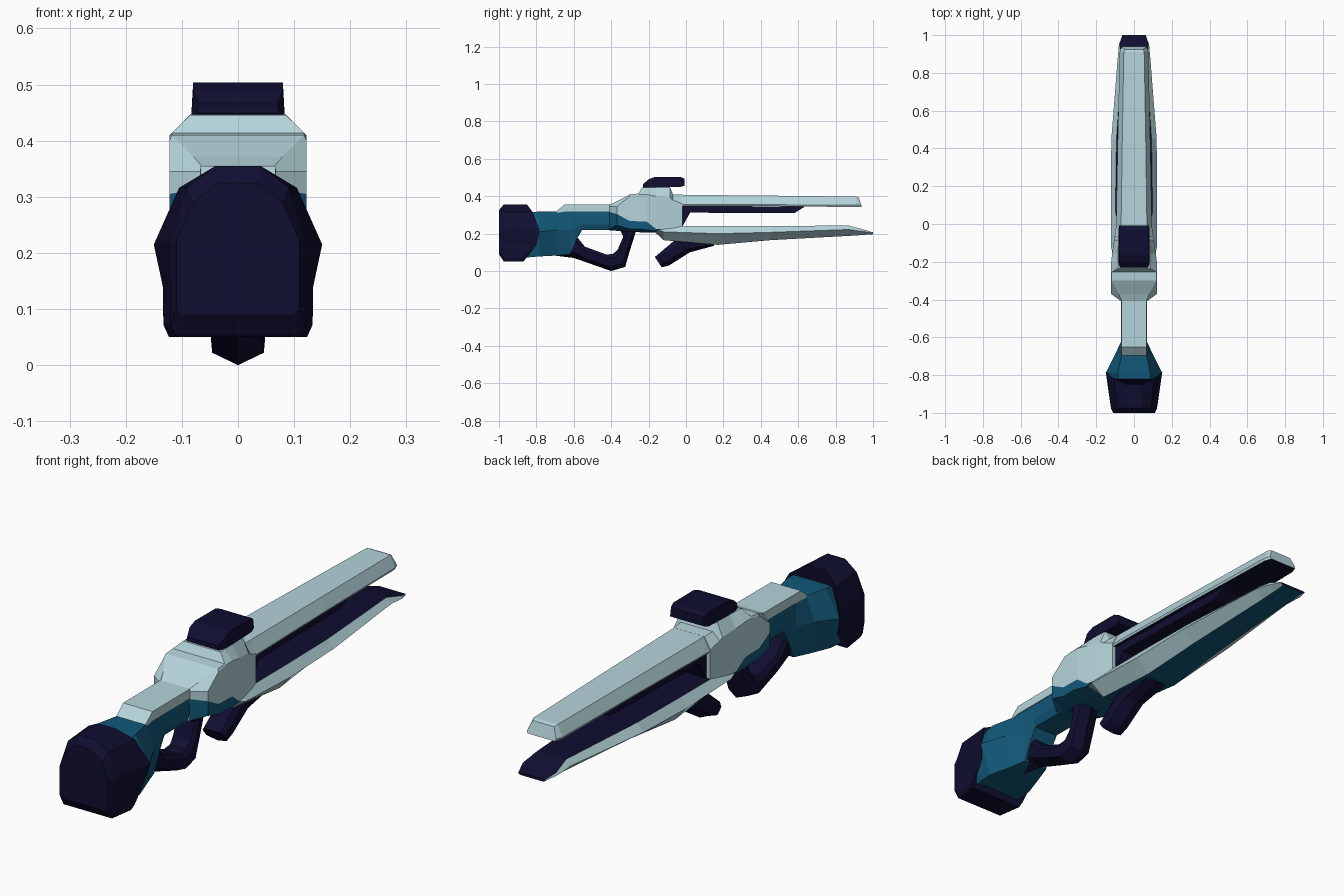
import bpy, bmesh


def material(name, rgb):
    m = bpy.data.materials.new(name)
    m.diffuse_color = (*rgb, 1)
    return m


MATS = [material("pale_blue", (0.46, 0.66, 0.71)),
        material("deep_teal", (0.006, 0.098, 0.19)),
        material("dark_navy", (0.0048, 0.0044, 0.03))]
PALE, TEAL, NAVY = 0, 1, 2


def sec(y, *pts):
    """Half cross-section at y: points (x, z), top to bottom."""
    return [(x, y, z) for x, z in pts]


def loft(name, rings, cols, cap=None):
    """Mirror half rings over x and skin them. cols: [top, sides..., bottom] or one colour."""
    bm = bmesh.new()
    n = len(rings[0])
    if isinstance(cols, int):
        cols = [cols] * (n + 1)
    loops = []
    for r in rings:
        full = list(r) + [(-x, y, z) for x, y, z in reversed(r)]
        loops.append([bm.verts.new(p) for p in full])
    for a, b in zip(loops, loops[1:]):
        for j in range(2 * n):
            k = (j + 1) % (2 * n)
            f = bm.faces.new((a[j], a[k], b[k], b[j]))
            f.material_index = cols[j + 1] if j < n else cols[2 * n - 1 - j]
    for lp in (loops[0], loops[-1]):
        bm.faces.new(lp).material_index = cols[1] if cap is None else cap
    bmesh.ops.remove_doubles(bm, verts=bm.verts[:], dist=0.0002)
    bmesh.ops.recalc_face_normals(bm, faces=bm.faces[:])
    me = bpy.data.meshes.new(name)
    bm.to_mesh(me)
    bm.free()
    for m in MATS:
        me.materials.append(m)
    ob = bpy.data.objects.new(name, me)
    bpy.context.collection.objects.link(ob)
    return ob


def strut(name, pairs, w, keel=0.25):
    """Handle swept through (outer, inner) side-view pairs, with a keeled outer edge."""
    rings = []
    for (oy, oz), (iy, iz) in pairs:
        at = lambda t: (oy + (iy - oy) * t, oz + (iz - oz) * t)
        rings.append([(w * 0.75, *at(1)), (w, *at(0.75)), (w * 0.92, *at(keel)), (0, *at(0))])
    return loft(name, rings, NAVY)


# Butt pad, with a curved front boundary
loft("butt_pad", [
    sec(-1.0, (.035, .325), (.08, .29), (.11, .22), (.11, .15), (.11, .10), (.10, .09)),
    sec(-.975, (.04, .355), (.09, .317), (.122, .22), (.12, .15), (.12, .07), (.11, .052)),
    [(.04, -.85, .355), (.105, -.82, .316), (.15, -.782, .215), (.134, -.80, .14),
     (.133, -.86, .072), (.123, -.87, .05)]], NAVY)

# Stock body narrowing into the wrist
loft("stock", [
    sec(-.88, (.085, .31), (.125, .21), (.105, .07)),
    sec(-.785, (.085, .318), (.147, .21), (.105, .078)),
    sec(-.69, (.065, .318), (.10, .22), (.075, .083)),
    sec(-.62, (.065, .318), (.067, .22), (.055, .09)),
    sec(-.59, (.065, .318), (.067, .23), (.055, .16)),
    sec(-.555, (.065, .318), (.067, .25), (.055, .22)),
    sec(-.38, (.065, .318), (.067, .25), (.055, .22))], TEAL)

# Cheek plate on the stock
loft("stock_top_plate", [
    sec(-.695, (.066, .318), (.066, .31)),
    sec(-.65, (.067, .355), (.069, .317)),
    sec(-.39, (.067, .356), (.069, .317))], PALE)

# Receiver: pale upper shell above a teal lower shell
loft("receiver", [
    sec(-.41, (.065, .355), (.067, .345), (.067, .315), (.067, .225), (.05, .218)),
    sec(-.37, (.08, .372), (.122, .345), (.122, .305), (.122, .245), (.06, .215)),
    sec(-.30, (.118, .41), (.122, .40), (.122, .267), (.122, .225), (.06, .212)),
    sec(-.255, (.118, .414), (.122, .408), (.122, .266), (.122, .225), (.06, .208)),
    sec(-.235, (.085, .446), (.122, .41), (.122, .266), (.122, .225), (.06, .206)),
    sec(-.21, (.085, .447), (.122, .41), (.122, .264), (.122, .22), (.06, .205)),
    sec(-.16, (.085, .447), (.116, .40), (.116, .225), (.112, .215), (.06, .205)),
    sec(-.085, (.082, .447), (.106, .39), (.106, .22), (.10, .21), (.06, .20)),
    sec(-.07, (.072, .41), (.104, .38), (.104, .22), (.10, .21), (.06, .20)),
    sec(-.02, (.07, .408), (.096, .36), (.096, .24), (.09, .215), (.06, .20))],
    [PALE, PALE, PALE, TEAL, TEAL, TEAL], cap=PALE)

# Upper rail with dark underside
loft("upper_rail", [
    sec(-.06, (.069, .408), (.096, .355), (.092, .347)),
    sec(.45, (.062, .403), (.086, .355), (.082, .347)),
    sec(.91, (.054, .398), (.076, .352), (.072, .342)),
    [(.048, .925, .393), (.066, .937, .352), (.062, .94, .342)]],
    [PALE, PALE, PALE, NAVY], cap=PALE)

# Dark core below the upper rail
loft("rail_core", [
    sec(-.06, (.08, .347), (.08, .235)),
    sec(-.018, (.08, .347), (.08, .24)),
    sec(.022, (.076, .347), (.076, .312)),
    sec(.58, (.064, .346), (.064, .31)),
    sec(.63, (.062, .346), (.062, .341))], NAVY)

# Lower rail: dark top, pale sides, teal belly
loft("lower_rail", [
    sec(-.165, (.09, .239), (.112, .222), (.06, .207)),
    sec(-.12, (.096, .24), (.122, .21), (.06, .165)),
    sec(.17, (.097, .241), (.122, .20), (.07, .14)),
    sec(.45, (.093, .241), (.12, .207), (.06, .165)),
    sec(.87, (.065, .243), (.087, .222), (.05, .188)),
    sec(.95, (.076, .222), (.08, .211), (.05, .193)),
    sec(1.0, (.06, .207), (.062, .203), (.052, .197))],
    [NAVY, PALE, PALE, TEAL], cap=NAVY)

# Sight block
loft("sight", [
    sec(-.23, (.07, .465), (.074, .448)),
    sec(-.20, (.08, .49), (.083, .445)),
    sec(-.165, (.08, .504), (.083, .445)),
    sec(-.03, (.08, .503), (.083, .45)),
    sec(-.008, (.074, .494), (.078, .456))], NAVY)

# Looped rear grip
strut("rear_grip", [
    ((-.72, .085), (-.63, .17)), ((-.60, .07), (-.585, .185)), ((-.52, .042), (-.54, .13)),
    ((-.40, 0), (-.425, .088)), ((-.325, .022), (-.39, .092)), ((-.303, .10), (-.365, .115)),
    ((-.27, .205), (-.335, .185)), ((-.265, .235), (-.36, .235))], .05)

# Short angled foregrip
strut("foregrip", [
    ((-.13, .02), (-.167, .075)), ((-.09, .03), (-.125, .11)),
    ((.02, .10), (-.06, .165)), ((.15, .135), (.14, .17))], .05)
